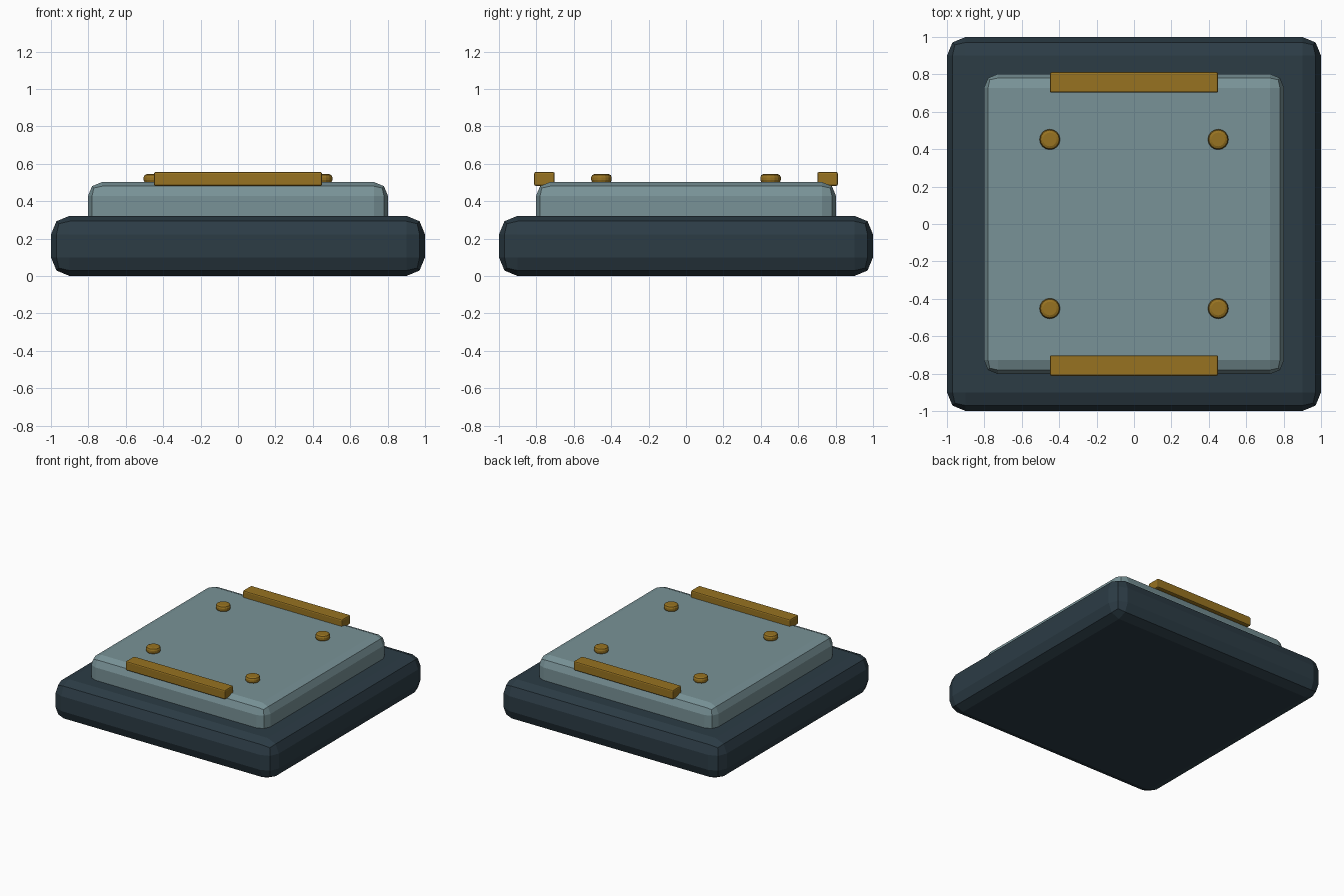
import bpy

if "Cube" in bpy.data.objects:
    bpy.data.objects.remove(bpy.data.objects["Cube"])


def material(name, color):
    m = bpy.data.materials.new(name)
    m.diffuse_color = color
    m.use_nodes = True
    m.node_tree.nodes["Principled BSDF"].inputs["Base Color"].default_value = m.diffuse_color
    return m


dark = material("dark_slate", (0.025, 0.045, 0.06, 1))
pale = material("pale_slate", (0.19, 0.29, 0.31, 1))
brass = material("brass", (0.31, 0.17, 0.015, 1))


def finish(name, mat, width, segments):
    o = bpy.context.object
    o.name = name
    o.data.materials.append(mat)
    b = o.modifiers.new("bevel", "BEVEL")
    b.width, b.segments = width, segments
    b.limit_method = "ANGLE"
    b.angle_limit = 0.7
    return o


def box(name, size, center, mat, width, segments):
    bpy.ops.mesh.primitive_cube_add(size=1, location=center)
    o = bpy.context.object
    o.scale = size
    bpy.ops.object.transform_apply(location=False, rotation=False, scale=True)
    return finish(name, mat, width, segments)


# Base slab and raised plate
box("base_slab", (2, 2, 0.322), (0, 0, 0.161), dark, 0.1, 2)
box("raised_plate", (1.605, 1.605, 0.30), (0, 0, 0.352), pale, 0.075, 2)

# Edge bars and rivets, mirrored front to back
for sy, side in ((-1, "front"), (1, "back")):
    box(side + "_edge_bar", (0.9, 0.11, 0.075), (0, sy * 0.757, 0.519), brass, 0.01, 2)
    for sx, hand in ((-1, "left"), (1, "right")):
        bpy.ops.mesh.primitive_cylinder_add(vertices=16, radius=0.055, depth=0.05,
                                            location=(sx * 0.45, sy * 0.452, 0.52))
        finish(side + "_" + hand + "_rivet", brass, 0.018, 2)
